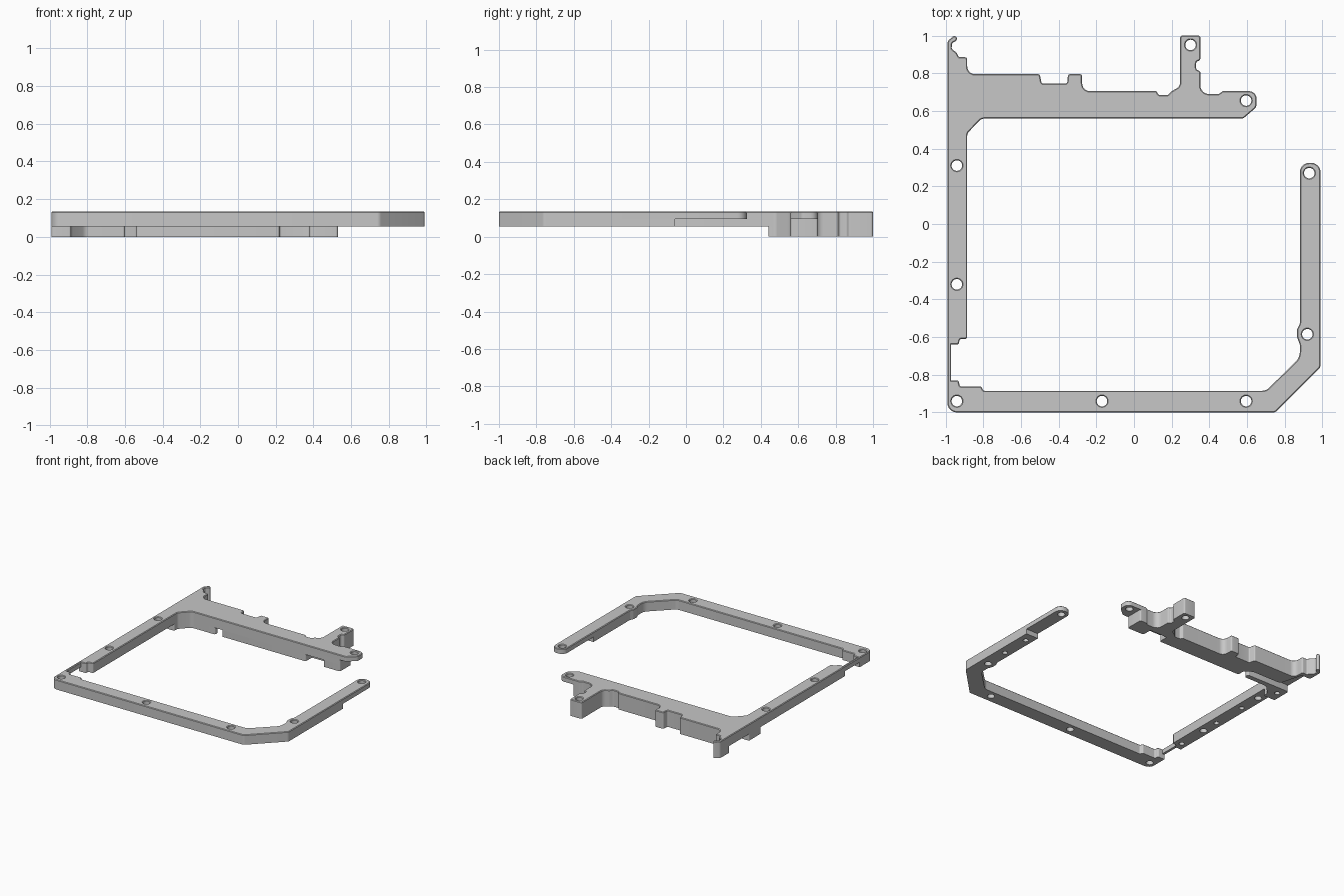
import bpy
import bmesh
import math
from mathutils import Vector
from mathutils.geometry import tessellate_polygon

cube = bpy.data.objects.get("Cube")
if cube:
    bpy.data.objects.remove(cube, do_unlink=True)

grey = bpy.data.materials.new("plain grey")
grey.use_nodes = True
grey.diffuse_color = (0.57, 0.57, 0.57, 1)
for node in grey.node_tree.nodes:
    if node.type == 'BSDF_PRINCIPLED':
        node.inputs["Base Color"].default_value = grey.diffuse_color
        node.inputs["Roughness"].default_value = 0.6

BASE, SPLIT, STEP, TOP = 0.0, 0.055, 0.095, 0.135


def signed_area(loop):
    return sum(a.x * b.y - b.x * a.y for a, b in zip(loop, loop[1:] + loop[:1])) / 2


def rounded(points, default=0.012, steps=6):
    """Counter-clockwise outline with every corner filleted."""
    corners = [Vector(p[:2]) for p in points]
    radii = [p[2] if len(p) > 2 else default for p in points]
    loop = []
    for i, corner in enumerate(corners):
        before = corners[i - 1] - corner
        after = corners[(i + 1) % len(corners)] - corner
        u, v = before.normalized(), after.normalized()
        half = math.acos(max(-1, min(1, u.dot(v)))) / 2
        if radii[i] == 0 or half > 1.55:
            loop.append(corner)
            continue
        reach = min(radii[i] / math.tan(half), 0.46 * before.length, 0.46 * after.length)
        radius = reach * math.tan(half)
        centre = corner + (u + v).normalized() * (radius / math.sin(half))
        start = corner + u * reach - centre
        turn = math.pi - 2 * half
        if u.x * v.y - u.y * v.x > 0:
            turn = -turn
        for k in range(steps + 1):
            c, s = math.cos(turn * k / steps), math.sin(turn * k / steps)
            loop.append(centre + Vector((start.x * c - start.y * s, start.x * s + start.y * c)))
    return loop if signed_area(loop) > 0 else loop[::-1]


def circle(x, y, radius, sides=24):
    angles = [2 * math.pi * k / sides for k in range(sides)]
    return [Vector((x + radius * math.cos(a), y + radius * math.sin(a))) for a in angles]


def inset(loop, amount):
    """Move a counter-clockwise loop inwards by a mitred amount."""
    moved = []
    for i, point in enumerate(loop):
        d1 = (point - loop[i - 1]).normalized()
        d2 = (loop[(i + 1) % len(loop)] - point).normalized()
        n1, n2 = Vector((-d1.y, d1.x)), Vector((-d2.y, d2.x))
        moved.append(point + (n1 + n2) * amount / max(1 + n1.dot(n2), 0.3))
    return moved


def slab(name, outline, holes, z0, z1, bevel=0.0):
    """Flat part with round holes and an optional chamfered top rim."""
    loops = [rounded(outline)] + [circle(*hole) for hole in holes]
    levels = [(z0, 0.0), (z1 - bevel, 0.0)] + ([(z1, bevel)] if bevel else [])
    bm = bmesh.new()
    rings = []
    for z, amount in levels:
        level = []
        for i, loop in enumerate(loops):
            shape = inset(loop, amount if i == 0 else -amount) if amount else loop
            level.append([bm.verts.new((p.x, p.y, z)) for p in shape])
        rings.append(level)
    # side walls
    for low, high in zip(rings, rings[1:]):
        for a, b in zip(low, high):
            for i in range(len(a)):
                bm.faces.new((a[i - 1], a[i], b[i], b[i - 1]))
    # top and bottom caps
    for level in (rings[0], rings[-1]):
        verts = [v for ring in level for v in ring]
        flat = [[Vector((v.co.x, v.co.y, 0)) for v in ring] for ring in level]
        for tri in tessellate_polygon(flat):
            if len(set(tri)) == 3:
                bm.faces.new([verts[i] for i in tri])
    bmesh.ops.recalc_face_normals(bm, faces=bm.faces[:])
    mesh = bpy.data.meshes.new(name)
    bm.to_mesh(mesh)
    bm.free()
    mesh.materials.append(grey)
    obj = bpy.data.objects.new(name, mesh)
    bpy.context.collection.objects.link(obj)
    bpy.ops.object.select_all(action='DESELECT')
    obj.select_set(True)
    bpy.context.view_layer.objects.active = obj
    bpy.ops.object.shade_smooth_by_angle(angle=math.radians(30))


# Rear edge: hook, stepped ledge, upright post
hook = [(-0.99, 0.97, 0.03), (-0.955, 1.0), (-0.938, 0.99), (-0.942, 0.973),
        (-0.965, 0.96), (-0.968, 0.93), (-0.94, 0.908), (-0.93, 0.885), (-0.885, 0.885)]
ledge = [(-0.885, 0.795, 0.06), (-0.5, 0.795), (-0.49, 0.745), (-0.355, 0.745),
         (-0.35, 0.795), (-0.275, 0.795), (-0.275, 0.705, 0.06)]
post = [(0.12, 0.705), (0.13, 0.685), (0.18, 0.685), (0.2, 0.705), (0.245, 0.73, 0.05),
        (0.245, 1.0), (0.352, 1.0), (0.352, 0.87), (0.33, 0.86), (0.33, 0.82),
        (0.352, 0.81), (0.352, 0.69, 0.06), (0.45, 0.69), (0.47, 0.705)]
rear_edge = hook + ledge + post

# Remaining runs of the frame outline
tab = [(0.65, 0.705, 0.05), (0.65, 0.62, 0.03), (0.58, 0.56, 0.02)]
rail_inner = [(-0.81, 0.56, 0.05), (-0.885, 0.48, 0.03), (-0.885, -0.61),
              (-0.925, -0.61), (-0.93, -0.64)]
thin_wall = [(-0.97, -0.64, 0), (-0.97, -0.83, 0)]
front_inner = [(-0.93, -0.83), (-0.925, -0.862), (-0.81, -0.862), (-0.8, -0.885),
               (0.7, -0.885, 0.05), (0.88, -0.71, 0.08), (0.88, -0.64, 0.03),
               (0.865, -0.6, 0.03), (0.865, -0.56, 0.03), (0.88, -0.53, 0.03)]
arm_tip = [(0.88, 0.325, 0.054), (0.99, 0.325, 0.054)]
front_outer = [(0.99, -0.76, 0.03), (0.75, -1.0, 0.03), (-0.99, -1.0, 0.05)]

# Screw holes
R, SMALL = 0.028, 0.02
post_hole = [(0.3, 0.95, R)]
rail_holes = [(-0.94, y, R) for y in (0.31, -0.32)]
front_holes = [(x, -0.94, R) for x in (-0.94, -0.17, 0.595)] + [(0.92, -0.585, R)]
tip_holes = [(0.93, 0.27, R), (0.595, 0.655, R)]
rail_pins = [(-0.94, y, SMALL) for y in (-0.57, -0.17, 0.12)]
arm_pins = [(0.93, y, SMALL) for y in (-0.38, -0.14)]

# Top plate carries the whole outline
slab("top_frame",
     rear_edge + tab + rail_inner + thin_wall + front_inner + arm_tip + front_outer,
     post_hole + rail_holes + front_holes + tip_holes, STEP, TOP, bevel=0.005)

# Middle layer stops short at the tab, the arm tip and the thin wall
slab("rear_and_side_rail",
     rear_edge + [(0.53, 0.705), (0.53, 0.56)] + rail_inner + [(-0.99, -0.64, 0)],
     post_hole + rail_holes + rail_pins, SPLIT, STEP)
slab("front_rail_and_arm",
     [(-0.99, -0.83, 0)] + front_inner + [(0.88, -0.06, 0), (0.99, -0.06, 0)] + front_outer,
     front_holes + arm_pins, SPLIT, STEP)

# Deep rear wall, notched at the front and relieved beside the hook
wall_front = [(0.53, 0.705), (0.53, 0.56), (0.38, 0.56), (0.38, 0.64), (0.22, 0.64),
              (0.22, 0.56), (-0.54, 0.56), (-0.54, 0.62), (-0.6, 0.66),
              (-0.86, 0.66, 0.04), (-0.91, 0.85), (-0.99, 0.85)]
slab("rear_lower_wall", rear_edge + wall_front, post_hole, BASE, SPLIT)

# Corner foot in front of the channel
slab("corner_foot",
     [(-0.99, 0.44), (-0.99, 0.6), (-0.6, 0.6), (-0.6, 0.56), (-0.81, 0.56, 0.05),
      (-0.885, 0.48, 0.03), (-0.885, 0.44)],
     [(-0.94, 0.53, SMALL)], BASE, SPLIT)
